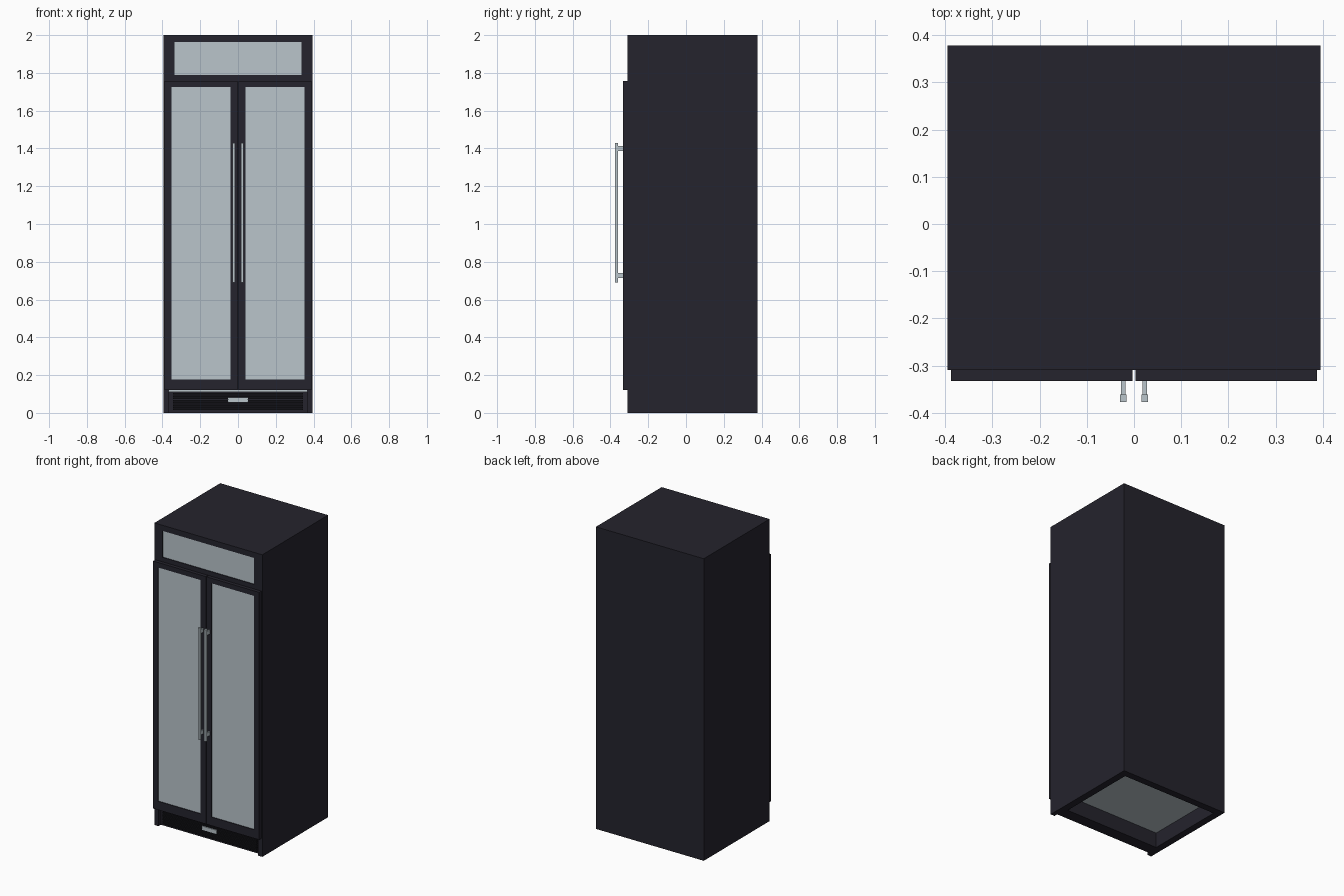
import bpy, bmesh
from mathutils import Vector

if "Cube" in bpy.data.objects:
    bpy.data.objects.remove(bpy.data.objects["Cube"])


def material(name, rgb):
    m = bpy.data.materials.new(name)
    m.diffuse_color = (*rgb, 1)
    m.use_nodes = True
    m.node_tree.nodes["Principled BSDF"].inputs["Base Color"].default_value = m.diffuse_color
    return m


DARK = material("dark_cabinet", (0.018, 0.017, 0.026))
BLACK = material("black_grille", (0.008, 0.008, 0.011))
SILVER = material("pale_silver", (0.49, 0.56, 0.60))


def box_mesh(lo, hi):
    bm = bmesh.new()
    bmesh.ops.create_cube(bm, size=1)
    lo, hi = Vector(lo), Vector(hi)
    for v in bm.verts:
        v.co = Vector([(lo[i] + hi[i]) / 2 + v.co[i] * (hi[i] - lo[i]) for i in range(3)])
    return bm


def finish(bm, name, mats):
    bmesh.ops.recalc_face_normals(bm, faces=bm.faces)
    me = bpy.data.meshes.new(name)
    bm.to_mesh(me)
    bm.free()
    for m in mats:
        me.materials.append(m)
    ob = bpy.data.objects.new(name, me)
    bpy.context.collection.objects.link(ob)
    return ob


def box(name, lo, hi, mat):
    return finish(box_mesh(lo, hi), name, [mat])


def paned_box(name, lo, hi, x0, x1, z0, z1, recess):
    """Box whose front (-y) face holds a recessed pale pane."""
    bm = box_mesh(lo, hi)
    bm.normal_update()
    front = min(bm.faces, key=lambda f: f.calc_center_median().y)
    bmesh.ops.inset_region(bm, faces=[front], thickness=0.01)
    c = front.calc_center_median()
    # inset walls: extrude the pane back after placing the rim
    for v in front.verts:
        v.co = (x0 if v.co.x < c.x else x1, lo[1], z0 if v.co.z < c.z else z1)
    ext = bmesh.ops.extrude_discrete_faces(bm, faces=[front])["faces"]
    for v in ext[0].verts:
        v.co.y += recess
    ext[0].material_index = 1
    return finish(bm, name, [DARK, SILVER])


# Cabinet with the upper front panel
paned_box("cabinet", (-0.395, -0.31, 0.12), (0.395, 0.378, 2.0),
          -0.335, 0.335, 1.788, 1.963, 0.005)

# Hollow base: back wall, kick board, pale underside
box("base_back", (-0.348, 0.331, 0), (0.348, 0.378, 0.12), DARK)
box("kick_board", (-0.365, -0.285, 0), (0.365, -0.207, 0.12), DARK)
box("underside_panel", (-0.348, -0.207, 0.10), (0.348, 0.331, 0.12), SILVER)

# Ventilation grille, trim strip and plain plate
for i in range(8):
    z = 0.014 + i * 0.0118
    box(f"grille_slat_{i + 1}", (-0.345, -0.297, z), (0.345, -0.285, z + 0.008), BLACK)
box("trim_strip", (-0.365, -0.307, 0.111), (0.365, -0.285, 0.12), SILVER)
box("front_plate", (-0.053, -0.303, 0.057), (0.053, -0.297, 0.082), SILVER)

# Mirrored parts: base sides, front posts, doors and handles
for side, s in (("left", -1), ("right", 1)):
    def span(a, b):
        return sorted((s * a, s * b))

    def side_box(name, a, b, y0, y1, z0, z1, mat):
        xa, xb = span(a, b)
        box(f"{side}_{name}", (xa, y0, z0), (xb, y1, z1), mat)

    side_box("base_wall", 0.348, 0.395, -0.285, 0.378, 0, 0.12, DARK)
    side_box("front_post", 0.365, 0.395, -0.31, -0.285, 0, 0.12, DARK)

    xa, xb = span(0.003, 0.388)
    pa, pb = span(0.04, 0.352)
    paned_box(f"{side}_door", (xa, -0.333, 0.12), (xb, -0.31, 1.758),
              pa, pb, 0.177, 1.725, 0.005)

    side_box("handle_bar", 0.016, 0.030, -0.377, -0.361, 0.69, 1.43, SILVER)
    for n, z in (("lower", 0.728), ("upper", 1.40)):
        side_box(f"{n}_handle_mount", 0.018, 0.028, -0.361, -0.333, z - 0.013, z + 0.013, SILVER)
